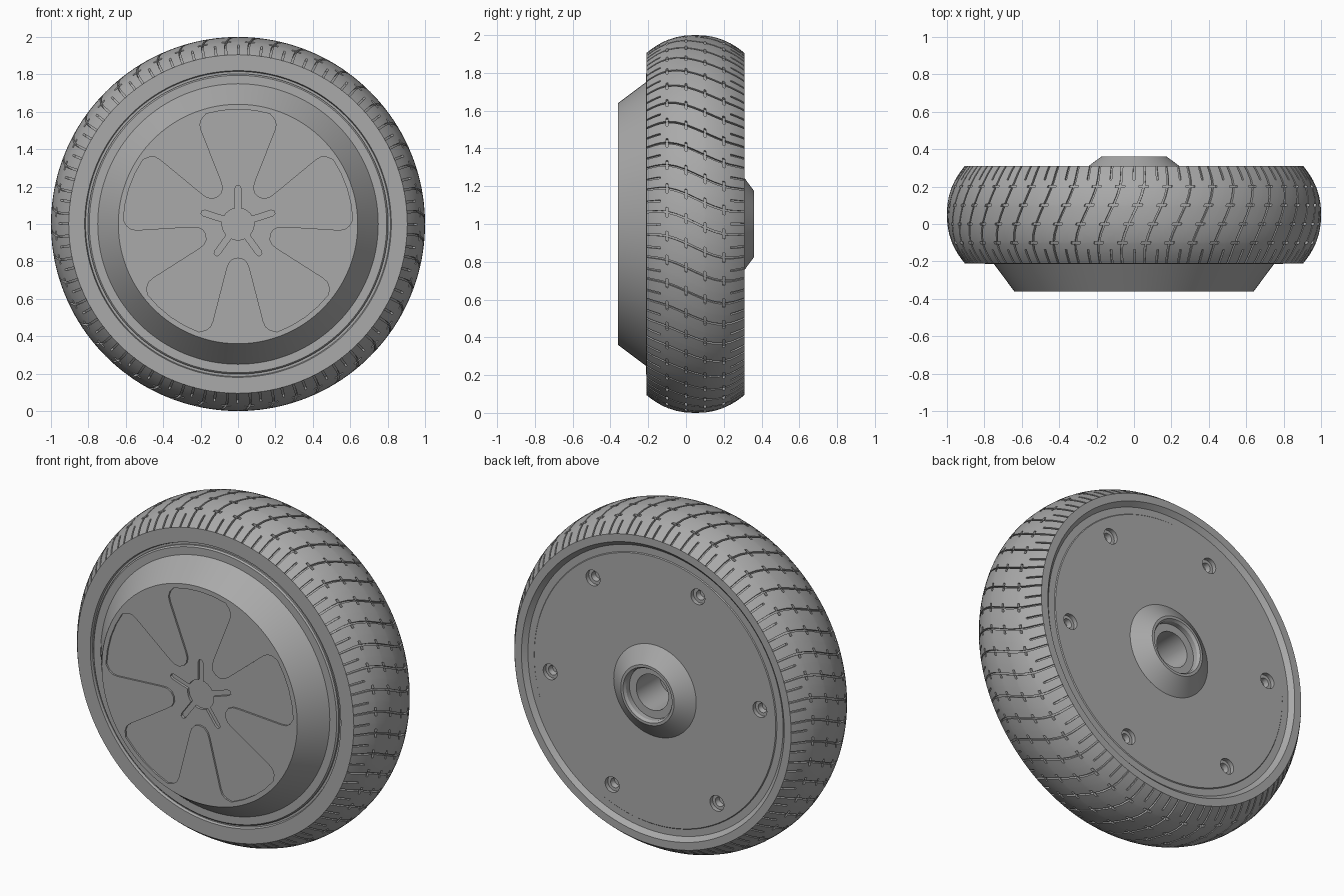
import bpy, bmesh
from math import sin, cos, radians, tau, hypot, atan2
from mathutils import Vector, Matrix

if "Cube" in bpy.data.objects:
    bpy.data.objects.remove(bpy.data.objects["Cube"])

grey = bpy.data.materials.new("plain_grey")
grey.use_nodes = True
COLOUR = (0.4, 0.4, 0.4, 1)
grey.diffuse_color = COLOUR
grey.node_tree.nodes["Principled BSDF"].inputs["Base Color"].default_value = COLOUR


def finish(bm, name, smooth=30):
    bmesh.ops.recalc_face_normals(bm, faces=bm.faces)
    mesh = bpy.data.meshes.new(name)
    bm.to_mesh(mesh)
    bm.free()
    mesh.materials.append(grey)
    ob = bpy.data.objects.new(name, mesh)
    bpy.context.collection.objects.link(ob)
    if smooth:
        shade(ob, smooth)
    return ob


def shade(ob, angle):
    bpy.ops.object.select_all(action='DESELECT')
    ob.select_set(True)
    bpy.context.view_layer.objects.active = ob
    bpy.ops.object.shade_smooth_by_angle(angle=radians(angle))


def lathe(name, profile, steps, x=0, z=1, smooth=30):
    """Revolve (radius, y) points about the wheel axis."""
    bm = bmesh.new()
    verts = [bm.verts.new((r, y, 0)) for r, y in profile]
    edges = [bm.edges.new(pair) for pair in zip(verts, verts[1:])]
    bmesh.ops.spin(bm, geom=verts + edges, axis=(0, 1, 0), cent=(0, 0, 0),
                   angle=tau, steps=steps, use_merge=True)
    bmesh.ops.remove_doubles(bm, verts=bm.verts, dist=1e-5)
    bmesh.ops.translate(bm, verts=bm.verts, vec=(x, 0, z))
    return finish(bm, name, smooth)


def prism(name, outline, y0, y1):
    """Extrude an (x, z) outline about the axle along y."""
    bm = bmesh.new()
    face = bm.faces.new([bm.verts.new((x, y0, z + 1)) for x, z in outline])
    new = bmesh.ops.extrude_face_region(bm, geom=[face], use_keep_orig=True)["geom"]
    bmesh.ops.translate(bm, vec=(0, y1 - y0, 0),
                        verts=[v for v in new if isinstance(v, bmesh.types.BMVert)])
    return finish(bm, name, 0)


def polar(r, degrees):
    return r * cos(radians(degrees)), r * sin(radians(degrees))


def cut(ob, cutter):
    cutter.hide_render = True
    mod = ob.modifiers.new("cut", 'BOOLEAN')
    mod.object, mod.operation, mod.solver = cutter, 'DIFFERENCE', 'EXACT'
    bpy.context.view_layer.objects.active = ob
    bpy.ops.object.modifier_apply(modifier=mod.name)
    bpy.data.objects.remove(cutter)


# Tyre: a skewed grid whose groove cells are sunk into the tread
MID, HALF, SECTORS = 0.05, 0.26, 48
half_rows = [0.044, 0.056, 0.1, 0.144, 0.156, 0.185, 0.21, 0.235, 0.25, HALF]
tread = [-d for d in reversed(half_rows)] + [0] + half_rows
crown = [(1 - 0.095 * (abs(d) / HALF) ** 2.3, d) for d in tread]
rows = ([(0.74, -0.245), (0.815, -0.245), (0.82, -HALF), (0.892, -HALF)] + crown
        + [(0.892, HALF), (0.86, HALF), (0.835, 0.235), (0.78, 0.235)])
columns = [0, 0.08, 0.24, 0.45, 0.53, 0.84]


def skew(d):
    t = max(-1, min(1, d / 0.2))
    return -0.065 * (1.5 * t - 0.5 * t ** 3)


bm = bmesh.new()
grid = []
for r, d in rows:
    ring = []
    for s in range(SECTORS):
        for c in columns:
            a = (s + c) * tau / SECTORS + skew(d)
            ring.append(bm.verts.new((r * cos(a), MID + d, r * sin(a))))
    grid.append(ring)
grooves = []
count = len(grid[0])
for j in range(len(rows) - 1):
    d = (rows[j][1] + rows[j + 1][1]) / 2
    on_tread = 4 <= j < 3 + len(crown)
    on_tick = any(abs(abs(d) - t) < 0.004 for t in (0.05, 0.15))
    for i in range(count):
        k = (i + 1) % count
        f = bm.faces.new((grid[j][i], grid[j][k], grid[j + 1][k], grid[j + 1][i]))
        c = i % len(columns)
        if on_tread and (c == 0 or (c == 3 and abs(d) > 0.185) or (on_tick and c in (1, 5))):
            grooves.append(f)
new = bmesh.ops.extrude_face_region(bm, geom=grooves)["geom"]
bmesh.ops.delete(bm, geom=[f for f in grooves if f.is_valid], context='FACES_ONLY')
for v in new:
    if isinstance(v, bmesh.types.BMVert):
        v.co.x *= 0.985
        v.co.z *= 0.985
bmesh.ops.translate(bm, verts=bm.verts, vec=(0, 0, 1))
finish(bm, "tyre")

# Hub: domed front cap, flat back cover and bored axle boss in one revolve
hub = lathe("hub", [
    (0, -0.36), (0.64, -0.36), (0.75, -0.213), (0.795, -0.213), (0.803, -0.205),
    (0.803, 0.275), (0.79, 0.29), (0.27, 0.29), (0.175, 0.36), (0.16, 0.36),
    (0.15, 0.345), (0.15, 0.315), (0.105, 0.315), (0.105, 0.1), (0, 0.1)], 128, smooth=0)

# Five-petal recess on the front cap
gap_side = [(0.18, 0), (0.187, 0.03), (0.21, 0.052), (0.245, 0.064), (0.52, 0.135),
            (0.55, 0.148), (0.568, 0.172), (0.577, 0.209)]
half = [(hypot(a, b), atan2(b, a) * 360 / tau) for a, b in gap_side] + [(0.613, 28)]
flower = []
for k in range(5):
    gap = 54 + 72 * k
    flower += [polar(r, gap + t) for r, t in half]
    flower.append(polar(0.613, gap + 36))
    flower += [polar(r, gap + 72 - t) for r, t in reversed(half[1:])]
cut(hub, prism("flower_cutter", flower, -0.45, -0.35))

# Five-armed star recess in the centre
star = []
for k in range(5):
    axis = Matrix.Rotation(radians(90 + 72 * k), 2)
    arm = [(0.084, -0.016), (0.19, -0.016), (0.205, -0.009), (0.205, 0.009),
           (0.19, 0.016), (0.084, 0.016)]
    star += [tuple(axis @ Vector(p)) for p in arm]
    star += [polar(0.0855, 90 + 72 * k + t) for t in (24, 36, 48)]
cut(hub, prism("star_cutter", star, -0.45, -0.335))

# Six stepped screw holes in the back cover
for k in range(6):
    x, z = polar(0.69, 54 + 60 * k)
    cut(hub, lathe("screw_cutter", [
        (0, 0.35), (0.046, 0.35), (0.046, 0.265), (0.028, 0.265),
        (0.022, 0.235), (0, 0.235)], 24, x, z + 1, 0))
shade(hub, 30)
